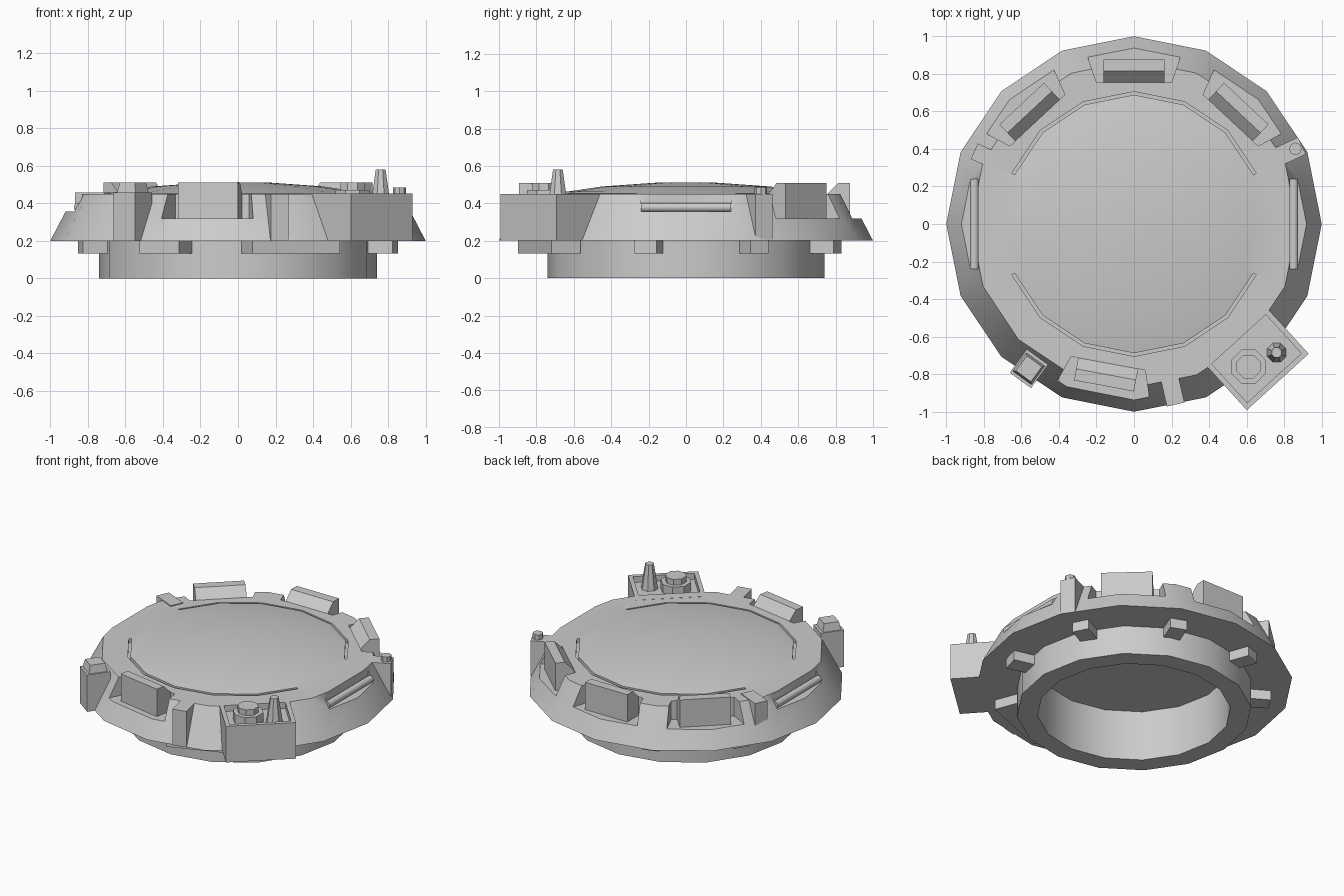
import bpy, bmesh, math
from mathutils import Matrix, Vector

if "Cube" in bpy.data.objects:
    bpy.data.objects.remove(bpy.data.objects["Cube"], do_unlink=True)

grey = bpy.data.materials.new("light_grey")
grey.use_nodes = True
COLOUR = (0.6, 0.6, 0.6, 1)
grey.diffuse_color = COLOUR
grey.node_tree.nodes["Principled BSDF"].inputs["Base Color"].default_value = COLOUR


def finish(name, bm, angle=0.0):
    """Turn a bmesh into an object, spun about z by an angle in degrees."""
    bmesh.ops.recalc_face_normals(bm, faces=bm.faces)
    mesh = bpy.data.meshes.new(name)
    bm.transform(Matrix.Rotation(math.radians(angle), 4, 'Z'))
    bm.to_mesh(mesh)
    bm.free()
    mesh.materials.append(grey)
    obj = bpy.data.objects.new(name, mesh)
    bpy.context.collection.objects.link(obj)
    return obj


def extrude(name, points, offset, angle=0.0):
    """Solid made by sweeping a flat outline along an offset."""
    bm = bmesh.new()
    face = bm.faces.new([bm.verts.new(p) for p in points])
    new = bmesh.ops.extrude_face_region(bm, geom=[face])["geom"]
    verts = [v for v in new if isinstance(v, bmesh.types.BMVert)]
    bmesh.ops.translate(bm, verts=verts, vec=Vector(offset))
    return finish(name, bm, angle)


def side_prism(name, profile, half, angle):
    """Radius/height profile swept sideways, placed at an angle on the rim."""
    return extrude(name, [(r, -half, z) for r, z in profile], (0, 2 * half, 0), angle)


def plan_prism(name, outline, z0, z1, angle=0.0):
    return extrude(name, [(x, y, z0) for x, y in outline], (0, 0, z1 - z0), angle)


def block(name, r0, r1, half, z0, z1, angle):
    return side_prism(name, [(r0, z0), (r1, z0), (r1, z1), (r0, z1)], half, angle)


def cone(name, x, y, z0, z1, r0, r1, sides, turn=0.0):
    bm = bmesh.new()
    bmesh.ops.create_cone(bm, cap_ends=True, segments=sides, radius1=r0, radius2=r1,
                          depth=z1 - z0, matrix=Matrix.Rotation(turn, 4, 'Z'))
    bmesh.ops.translate(bm, verts=bm.verts, vec=(x, y, (z0 + z1) / 2))
    return finish(name, bm)


def cut(target, cutter):
    mod = target.modifiers.new("cut", 'BOOLEAN')
    mod.operation, mod.solver, mod.object = 'DIFFERENCE', 'EXACT', cutter
    bpy.context.view_layer.objects.active = target
    bpy.ops.object.modifier_apply(modifier=mod.name)
    bpy.data.objects.remove(cutter, do_unlink=True)


def smooth(obj, degrees=30):
    bpy.ops.object.select_all(action='DESELECT')
    obj.select_set(True)
    bpy.context.view_layer.objects.active = obj
    bpy.ops.object.shade_smooth_by_angle(angle=math.radians(degrees))


# Hatch body: hollow neck, sloped collar and shallow dome
profile = [(0, .35), (.61, .35), (.61, 0), (.74, 0), (.74, .2), (1, .2),
           (.87, .45), (.7, .45), (.64, .462), (.45, .49), (.17, .51), (0, .512)]
bm = bmesh.new()
verts = [bm.verts.new((r, 0, z)) for r, z in profile]
edges = [bm.edges.new(pair) for pair in zip(verts, verts[1:])]
bmesh.ops.spin(bm, geom=verts + edges, cent=(0, 0, 0), axis=(0, 0, 1),
               angle=2 * math.pi, steps=16, use_duplicate=False)
bmesh.ops.remove_doubles(bm, verts=bm.verts, dist=0.0005)
body = finish("hatch_body", bm)

# Rim notches, each holding a viewing block with a chamfered inner edge
VENTS = (47, 90, 133, 259.5)
for a in VENTS:
    cut(body, plan_prism("notch", [(.755, -.2), (1.1, -.32), (1.1, .32), (.755, .2)],
                         .32, .7, a))
    side_prism("viewing_block", [(.745, .31), (.745, .44), (.755, .45), (.815, .51),
                                 (.877, .51), (.877, .31)], .162, a)

# Side pockets with a hinge bar tucked into each
for a in (0, 180):
    cut(body, side_prism("pocket", [(.832, .7), (.832, .355), (1.1, .355), (1.1, .7)],
                         .24, a))
    bm = bmesh.new()
    bmesh.ops.create_cone(bm, cap_ends=True, segments=16, radius1=.024, radius2=.024,
                          depth=.48, matrix=Matrix.Rotation(math.pi / 2, 4, 'X'))
    bmesh.ops.translate(bm, verts=bm.verts, vec=(.851, 0, .378))
    smooth(finish("hinge_bar", bm, a), 40)

# Thin grooves around the dome, front and back
for a in (0, 180):
    steps = [math.radians(22.5 * k) for k in range(1, 8)]
    arc = [(.705 * math.cos(t), .705 * math.sin(t)) for t in steps]
    arc += [(.688 * math.cos(t), .688 * math.sin(t)) for t in reversed(steps)]
    cut(body, plan_prism("groove", arc, .425, .6, a))

# Large equipment box with a recessed tray on top
BOX = -47.7
equipment = block("equipment_box", .76, 1.138, .223, .2, .451, BOX)
for part in (equipment, body):
    cut(part, block("tray", .83, 1.11, .195, .41, .6, BOX))
smooth(body)

# Lugs under the collar: angle and half width
for a, half in ((69, .055), (27, .055), (-14.5, .06), (110, .055), (149, .055),
                (194, .055), (241, .12), (291, .25)):
    block("under_lug", .7, .865, half, .133, .21, a)

# Rim posts
block("front_post", .8, .987, .048, .2, .45, 283)
block("left_post", .8, .987, .05, .2, .45, 25)
block("right_post", .76, .935, .045, .22, .456, 155.5)
cone("post_knob", .86, .4, .44, .485, .034, .034, 8)

# Small front box with a tapered cap
block("small_box", .875, 1.03, .07, .2, .456, 234)
bm = bmesh.new()
bmesh.ops.create_cone(bm, cap_ends=True, segments=4, radius1=.088, radius2=.07,
                      depth=.06, matrix=Matrix.Rotation(math.pi / 4, 4, 'Z'))
bmesh.ops.translate(bm, verts=bm.verts, vec=(.953, 0, .48))
finish("small_box_cap", bm, 234)

# Stepped fitting and tapered antenna mount on the box
cone("fitting_base", .61, -.76, .4, .47, .098, .098, 8, math.pi / 8)
cone("fitting_top", .61, -.76, .46, .51, .068, .068, 8, math.pi / 8)
cone("antenna_mount", .76, -.685, .4, .58, .056, .028, 8, math.pi / 8)
